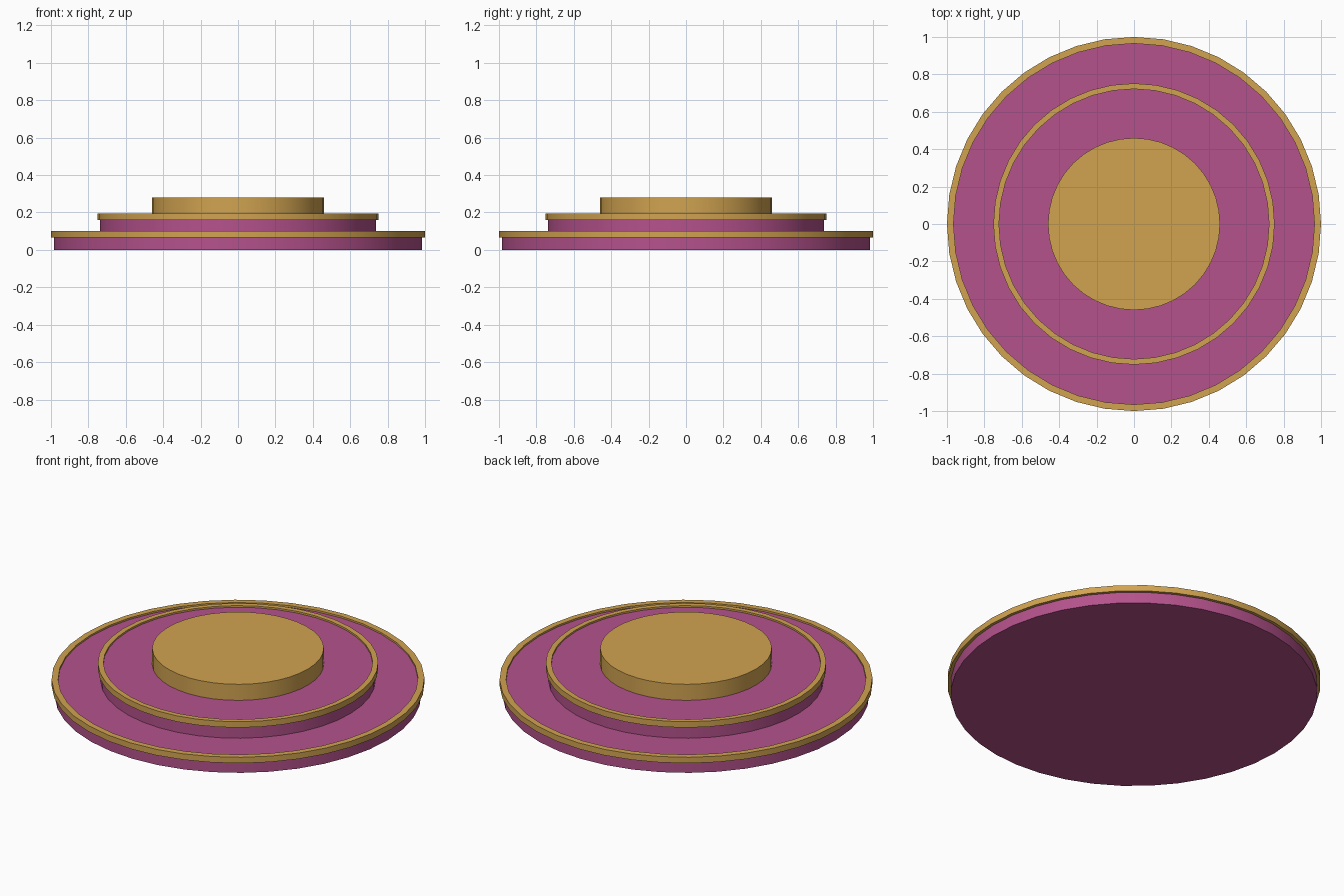
import bpy
import bmesh
import math

if "Cube" in bpy.data.objects:
    bpy.data.objects.remove(bpy.data.objects["Cube"])

SEGMENTS = 40


def material(name, color):
    mat = bpy.data.materials.new(name)
    mat.diffuse_color = (*color, 1)
    mat.use_nodes = True
    mat.node_tree.nodes["Principled BSDF"].inputs["Base Color"].default_value = mat.diffuse_color
    return mat


gold = material("gold", (0.64, 0.37, 0.082))
magenta = material("magenta", (0.46, 0.085, 0.262))


def lathe(name, profile, mat):
    """Revolve a closed or axis-ended (radius, height) profile around z."""
    bm = bmesh.new()
    verts = [bm.verts.new((r, 0, z)) for r, z in profile]
    edges = [bm.edges.new((a, b)) for a, b in zip(verts, verts[1:])]
    if profile[0][0] > 0:
        edges.append(bm.edges.new((verts[-1], verts[0])))
    bmesh.ops.spin(bm, geom=verts + edges, axis=(0, 0, 1), cent=(0, 0, 0),
                   angle=math.tau, steps=SEGMENTS, use_duplicate=False)
    bmesh.ops.remove_doubles(bm, verts=bm.verts, dist=1e-4)
    bmesh.ops.recalc_face_normals(bm, faces=bm.faces)
    mesh = bpy.data.meshes.new(name)
    bm.to_mesh(mesh)
    bm.free()
    mesh.materials.append(mat)
    obj = bpy.data.objects.new(name, mesh)
    bpy.context.collection.objects.link(obj)
    bpy.ops.object.select_all(action='DESELECT')
    obj.select_set(True)
    bpy.context.view_layer.objects.active = obj
    bpy.ops.object.shade_smooth_by_angle(angle=math.radians(30))


def disc(name, radius, z0, z1, mat):
    lathe(name, [(0, z0), (radius, z0), (radius, z1), (0, z1)], mat)


def ring(name, inner, outer, z0, z1, mat):
    lathe(name, [(inner, z0), (outer, z0), (outer, z1), (inner, z1)], mat)


# Lower step with its raised rim
disc("lower_step", 0.983, 0, 0.09, magenta)
ring("lower_rim", 0.965, 1.0, 0.065, 0.1, gold)

# Upper step with its raised rim
disc("upper_step", 0.737, 0.05, 0.185, magenta)
ring("upper_rim", 0.722, 0.752, 0.16, 0.195, gold)

# Central pedestal passing down through both steps
disc("center_pedestal", 0.46, 0.001, 0.28, gold)
